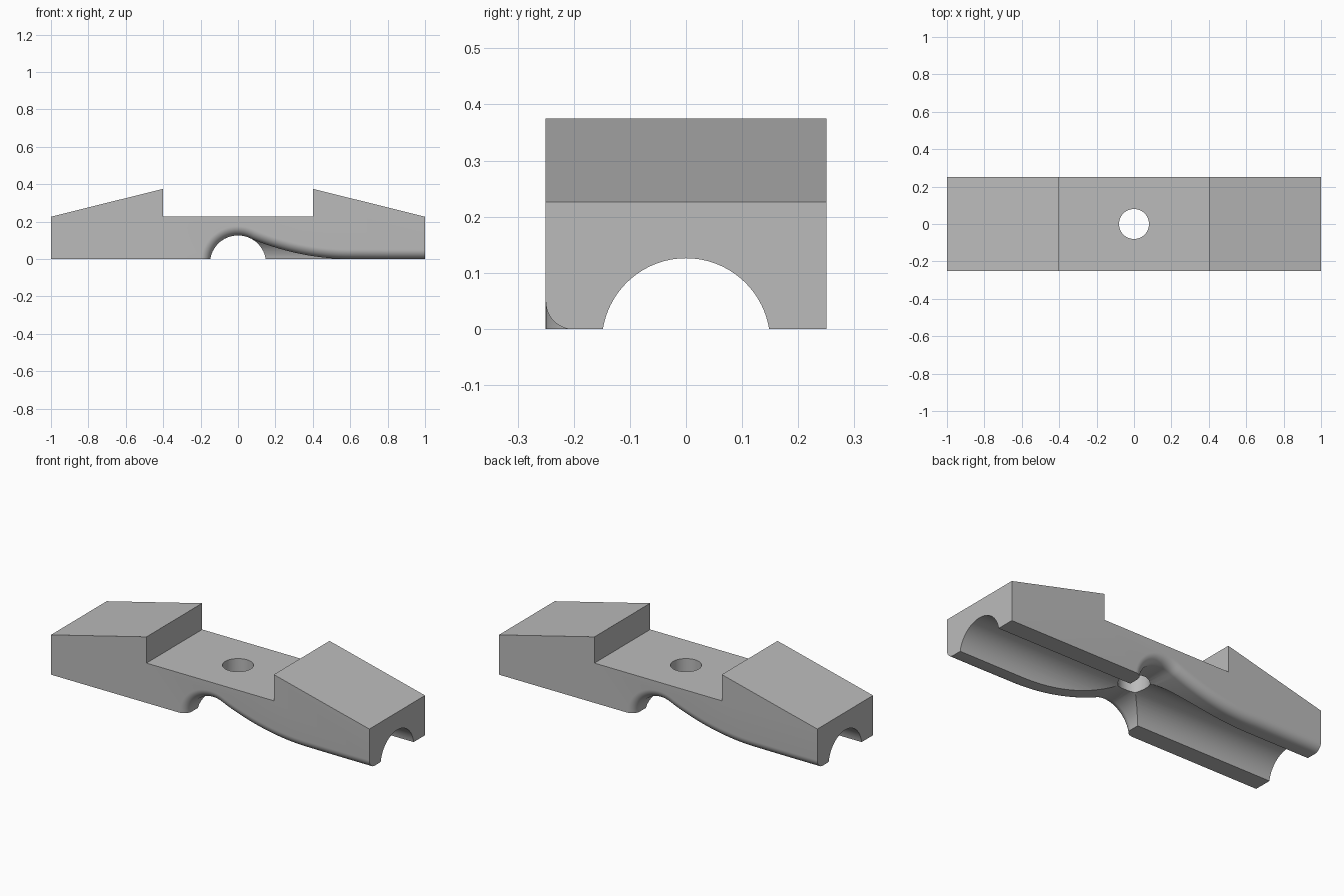
import bpy, bmesh, math
from mathutils import Vector, Matrix

if "Cube" in bpy.data.objects:
    bpy.data.objects.remove(bpy.data.objects["Cube"], do_unlink=True)

HALF_W = 0.25      # half width of the block
R = 0.15           # groove radius
AXIS_Z = -0.024    # groove axis height
FILLET = 0.05      # rounding of the flared channel mouth

grey = bpy.data.materials.new("mid grey")
grey.use_nodes = True
colour = (0.5, 0.5, 0.5, 1)
grey.diffuse_color = colour
grey.node_tree.nodes["Principled BSDF"].inputs["Base Color"].default_value = colour


def loft(name, rings):
    """Closed solid through matching rings of points."""
    bm = bmesh.new()
    loops = [[bm.verts.new(p) for p in ring] for ring in rings]
    n = len(loops[0])
    for a, b in zip(loops, loops[1:]):
        for i in range(n):
            j = (i + 1) % n
            bm.faces.new((a[i], a[j], b[j], b[i]))
    bm.faces.new(loops[0])
    bm.faces.new(loops[-1])
    bmesh.ops.recalc_face_normals(bm, faces=bm.faces)
    mesh = bpy.data.meshes.new(name)
    bm.to_mesh(mesh)
    bm.free()
    mesh.materials.append(grey)
    ob = bpy.data.objects.new(name, mesh)
    bpy.context.collection.objects.link(ob)
    return ob


def cylinder(name, radius, length, matrix):
    circle = [(radius * math.cos(a), radius * math.sin(a))
              for a in (math.tau * i / 96 for i in range(96))]
    return loft(name, [[matrix @ Vector((x, y, z)) for x, y in circle]
                       for z in (-length, length)])


# Block with two raised sloping ends
right = [(1, 0), (1, 0.226), (0.4, 0.375), (0.4, 0.226)]
profile = right + [(-x, z) for x, z in reversed(right)]
body = loft("clamp_block", [[(x, y, z) for x, z in profile] for y in (-HALF_W, HALF_W)])

# Lengthwise groove and vertical bolt hole
groove = cylinder("groove_cutter", R, 1.2,
                  Matrix.Translation((0, 0, AXIS_Z)) @ Matrix.Rotation(math.pi / 2, 4, "Y"))
hole = cylinder("hole_cutter", 0.08, 0.6, Matrix.Identity(4))


# Cross channel: round on one side, sweeping out to the end on the other
def channel_height(x):
    arch = math.sqrt(max(R * R - x * x, 0)) + AXIS_Z if x < R else -1
    sweep = 0.385 * (0.6 - x) ** 2 if 0.04 < x < 0.6 else 0
    return max(arch, sweep, -0.001)


path = [Vector((-R, -0.2)), Vector((-R, -0.1))]
for i in range(31):
    a = math.pi - math.radians(75) * i / 30
    path.append(Vector((R * math.cos(a), AXIS_Z + R * math.sin(a))))
path += [Vector((x, channel_height(x))) for x in (-0.03 + 0.015 * i for i in range(1, 44))]
path += [Vector((0.8, -0.001)), Vector((1.1, -0.001))]


def section(y, offset):
    ring = []
    for i, p in enumerate(path):
        t = (path[min(i + 1, len(path) - 1)] - path[max(i - 1, 0)]).normalized()
        q = p + Vector((-t.y, t.x)) * offset
        ring.append((q.x, y, q.y))
    return ring + [(1.1, y, -0.2)]


rings = [section(-HALF_W - 0.05, FILLET)]
for i in range(13):
    a = math.pi / 2 * i / 12
    rings.append(section(-HALF_W + FILLET * (1 - math.cos(a)), FILLET * (1 - math.sin(a))))
rings.append(section(0.001, 0))
front_channel = loft("front_channel_cutter", rings)
back_channel = front_channel.copy()
back_channel.name = "back_channel_cutter"
back_channel.rotation_euler.z = math.pi
bpy.context.collection.objects.link(back_channel)

# Cut everything out of the block
bpy.ops.object.select_all(action="DESELECT")
body.select_set(True)
bpy.context.view_layer.objects.active = body
cutters = (front_channel, back_channel, groove, hole)
for cutter in cutters:
    cutter.hide_render = True
    mod = body.modifiers.new(cutter.name, "BOOLEAN")
    mod.operation = "DIFFERENCE"
    mod.solver = "EXACT"
    mod.object = cutter
    bpy.ops.object.modifier_apply(modifier=mod.name)
for cutter in cutters:
    bpy.data.objects.remove(cutter, do_unlink=True)

bpy.ops.object.shade_smooth_by_angle(angle=math.radians(25))
